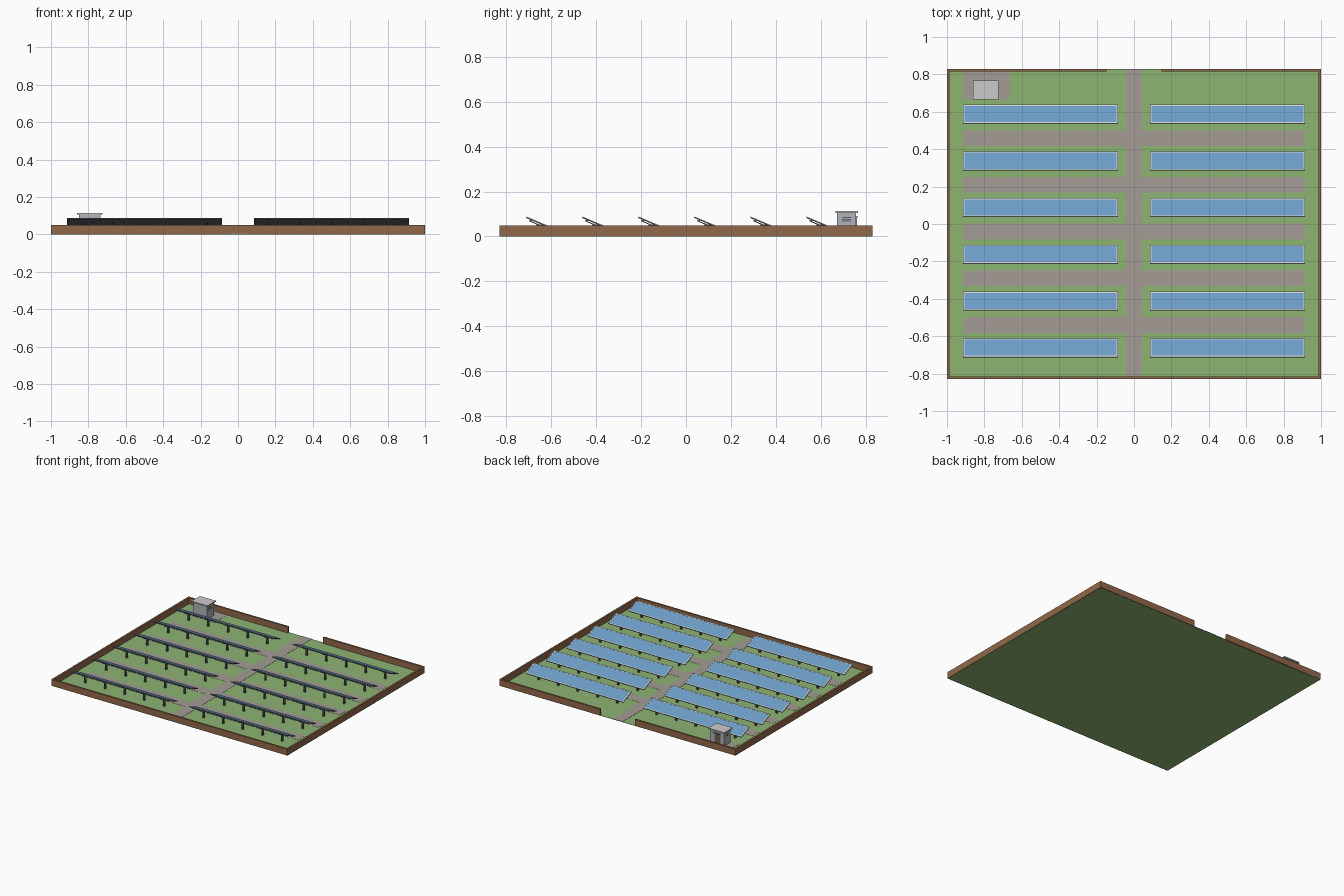
import bpy, math
from mathutils import Matrix

if "Cube" in bpy.data.objects:
    bpy.data.objects.remove(bpy.data.objects["Cube"])

def material(name, rgb):
    m = bpy.data.materials.new(name)
    m.diffuse_color = (*rgb, 1)
    m.use_nodes = True
    m.node_tree.nodes["Principled BSDF"].inputs["Base Color"].default_value = m.diffuse_color
    return m

GRASS = material("grass", (0.27, 0.46, 0.17))
GRAVEL = material("gravel", (0.37, 0.33, 0.30))
BRICK = material("brick", (0.29, 0.14, 0.07))
GLASS = material("panel_glass", (0.15, 0.33, 0.56))
FRAME = material("frame_metal", (0.62, 0.65, 0.66))
STEEL = material("dark_steel", (0.12, 0.12, 0.13))
HUT = material("hut_wall", (0.42, 0.46, 0.48))
ROOF = material("hut_roof", (0.68, 0.68, 0.66))
DOOR = material("door", (0.16, 0.11, 0.08))

def box(name, x, y, z, mat, xf=None):
    """Box from (min, max) ranges, optionally moved by a matrix."""
    v = [(a, b, c) for a in x for b in y for c in z]
    f = [(0, 1, 3, 2), (4, 6, 7, 5), (0, 4, 5, 1), (2, 3, 7, 6), (0, 2, 6, 4), (1, 5, 7, 3)]
    me = bpy.data.meshes.new(name)
    me.from_pydata(v, [], f)
    me.materials.append(mat)
    ob = bpy.data.objects.new(name, me)
    bpy.context.collection.objects.link(ob)
    if xf:
        ob.matrix_world = xf
    return ob

def copy(ob, x, y):
    c = ob.copy()
    c.matrix_world = Matrix.Translation((x, y, 0)) @ ob.matrix_world
    bpy.context.collection.objects.link(c)

W, D, T, H = 1.0, 0.83, 0.014, 0.049

# ground and gravel paths
box("ground", (-W, W), (-D, D), (0, 0.002), GRASS)
box("main_path", (-0.043, 0.043), (-D, D), (0.001, 0.0034), GRAVEL)
for i in range(5):
    y = -0.54 + 0.2497 * i
    box("cross_path", (-0.915, 0.915), (y - 0.042, y + 0.042), (0.001, 0.003), GRAVEL)
box("hut_pad", (-0.915, -0.665), (0.665, D - T), (0.001, 0.003), GRAVEL)

# boundary walls, with an entrance gap at the back
box("front_wall", (-W, W), (-D, -D + T), (0, H), BRICK)
for s in (-1, 1):
    box("side_wall", sorted((s * W, s * (W - T))), (-D + T, D), (0, H), BRICK)
    box("back_wall", sorted((s * 0.148, s * (W - T))), (D - T, D), (0, H), BRICK)

# one tilted solar table, built at the origin
L, S = 0.415, 0.054
tilt = Matrix.Translation((0, 0, 0.064)) @ Matrix.Rotation(math.radians(-23), 4, 'X')
parts = [
    box("panel_back", (-L, L), (-S, S), (-0.003, 0.0015), STEEL, tilt),
    box("panel_glass", (-L + 0.008, L - 0.008), (-S + 0.007, S - 0.007), (0.001, 0.0028), GLASS, tilt),
]
for s in (-1, 1):
    parts.append(box("frame_long", (-L, L), sorted((s * S, s * (S - 0.007))),
                     (0.001, 0.0036), FRAME, tilt))
    parts.append(box("frame_end", sorted((s * L, s * (L - 0.008))), (-S + 0.007, S - 0.007),
                     (0.001, 0.0036), FRAME, tilt))
    parts.append(box("purlin", (-L + 0.01, L - 0.01), (s * 0.028 - 0.003, s * 0.028 + 0.003),
                     (-0.008, -0.003), STEEL, tilt))

# posts with a bearing head and tilted cross arm
for i in range(5):
    x = -0.333 + 0.1665 * i
    bpy.ops.mesh.primitive_cylinder_add(vertices=10, radius=0.009, depth=0.053, location=(x, 0.007, 0.0275))
    post = bpy.context.object
    post.name = "post"
    bpy.ops.mesh.primitive_cylinder_add(vertices=12, radius=0.012, depth=0.006, location=(x, 0.007, 0.051))
    head = bpy.context.object
    head.name = "post_head"
    for ob in (post, head):
        ob.data.materials.append(STEEL)
        ob.matrix_world = Matrix.Translation(ob.location)
        parts.append(ob)
    parts.append(box("cross_arm", (x - 0.004, x + 0.004), (-0.038, 0.038), (-0.011, -0.007), STEEL, tilt))

# repeat the table in two columns of six rows
for r in range(6):
    for s in (-1, 1):
        for p in parts:
            copy(p, s * 0.5, -0.662 + 0.2497 * r)
for p in parts:
    bpy.data.objects.remove(p)

# equipment hut
box("hut_body", (-0.85, -0.735), (0.674, 0.757), (0.002, 0.105), HUT)
box("hut_roof", (-0.861, -0.725), (0.666, 0.767), (0.105, 0.114), ROOF)
box("door_frame", (-0.817, -0.769), (0.755, 0.760), (0.003, 0.085), ROOF)
box("door", (-0.811, -0.775), (0.757, 0.762), (0.003, 0.080), DOOR)
box("door_canopy", (-0.823, -0.763), (0.755, 0.766), (0.085, 0.089), STEEL)
for s in (0, 1):
    for k in range(3):
        x = -0.851 if s == 0 else -0.736
        z = 0.066 + k * 0.008
        box("vent_slat", (x, x + 0.002), (0.695, 0.735), (z, z + 0.004), STEEL)
